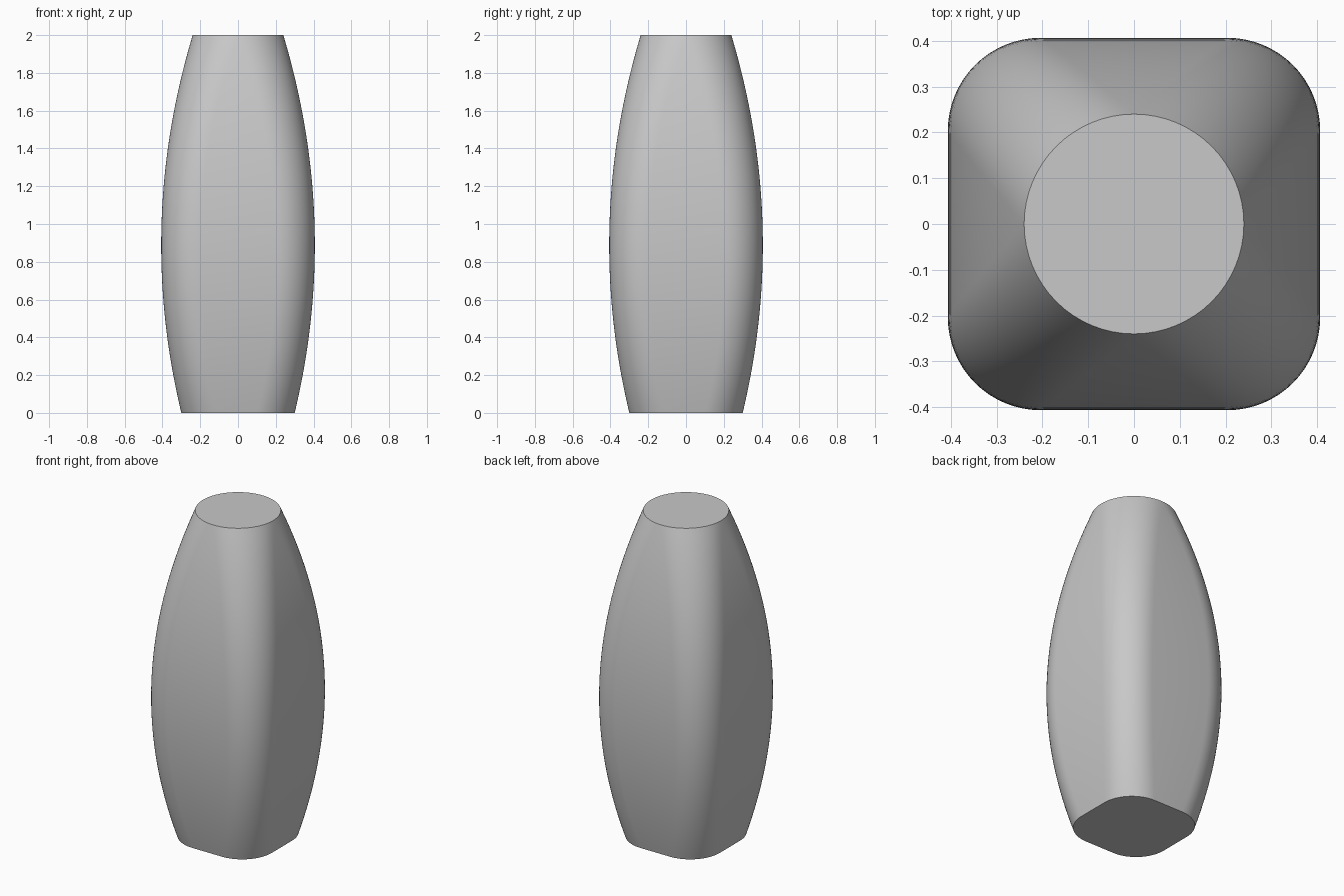
import bpy, bmesh, math

cube = bpy.data.objects.get("Cube")
if cube:
    bpy.data.objects.remove(cube, do_unlink=True)

HEIGHT = 2.0
RINGS = 48
ARC_STEPS = 16


def blend(bottom, middle, top, t):
    """Quadratic passing through three values at t = 0, 0.5 and 1."""
    return (bottom * (1 - t) * (1 - 2 * t)
            + middle * 4 * t * (1 - t)
            + top * t * (2 * t - 1))


def rounded_square(flat, radius):
    """Outline with half flat length and corner radius, counterclockwise."""
    points = []
    for corner in range(4):
        mid = math.radians(45 + 90 * corner)
        cx = math.copysign(flat, math.cos(mid))
        cy = math.copysign(flat, math.sin(mid))
        for i in range(ARC_STEPS + 1):
            a = math.radians(90 * (corner + i / ARC_STEPS))
            points.append((cx + radius * math.cos(a), cy + radius * math.sin(a)))
    return points


# Body lofted from a rounded square base, through a wide belly, to a round top
bm = bmesh.new()
rings = []
for k in range(RINGS + 1):
    t = k / RINGS
    flat = max(0.0, blend(0.10, 0.20, 0.0, t))
    radius = blend(0.20, 0.205, 0.24, t)
    rings.append([bm.verts.new((x, y, HEIGHT * t))
                  for x, y in rounded_square(flat, radius)])

for low, high in zip(rings, rings[1:]):
    n = len(low)
    for i in range(n):
        j = (i + 1) % n
        bm.faces.new((low[i], low[j], high[j], high[i]))

# Flat end caps
bm.faces.new(rings[-1])
bm.faces.new(rings[0][::-1])
bmesh.ops.remove_doubles(bm, verts=bm.verts[:], dist=0.0001)
bmesh.ops.recalc_face_normals(bm, faces=bm.faces[:])

mesh = bpy.data.meshes.new("tapered_body")
bm.to_mesh(mesh)
bm.free()
body = bpy.data.objects.new("tapered_body", mesh)
bpy.context.collection.objects.link(body)

# Plain grey surface
grey = bpy.data.materials.new("light_grey")
grey.use_nodes = True
colour = (0.58, 0.58, 0.58, 1.0)
grey.diffuse_color = colour
for node in grey.node_tree.nodes:
    if node.type == 'BSDF_PRINCIPLED':
        node.inputs["Base Color"].default_value = colour
mesh.materials.append(grey)

# Smooth sides with crisp cap rims
bpy.ops.object.select_all(action='DESELECT')
body.select_set(True)
bpy.context.view_layer.objects.active = body
bpy.ops.object.shade_smooth_by_angle(angle=math.radians(35))
